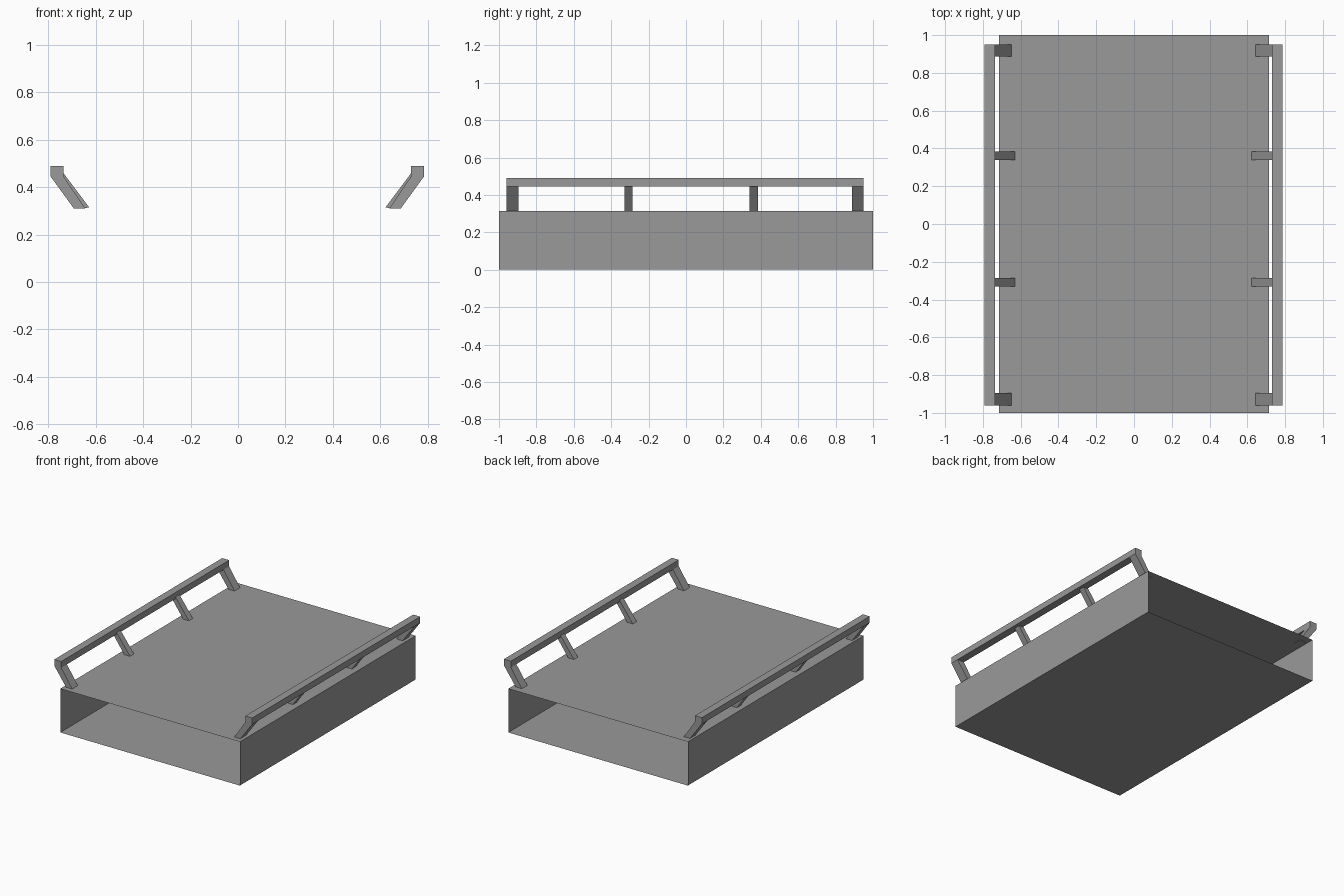
import bpy
import bmesh

cube = bpy.data.objects.get("Cube")
if cube:
    bpy.data.objects.remove(cube, do_unlink=True)

grey = bpy.data.materials.new("plain_grey")
grey.use_nodes = True
colour = (0.32, 0.32, 0.32, 1)
grey.diffuse_color = colour
grey.node_tree.nodes["Principled BSDF"].inputs["Base Color"].default_value = colour

AXIS = -0.003  # the two rails mirror about this x


def extrude_profile(name, profile, y0, y1, capped=True):
    """Sweep an (x, z) outline along y."""
    bm = bmesh.new()
    front = [bm.verts.new((x, y0, z)) for x, z in profile]
    back = [bm.verts.new((x, y1, z)) for x, z in profile]
    n = len(profile)
    for i in range(n):
        j = (i + 1) % n
        bm.faces.new((front[i], front[j], back[j], back[i]))
    if capped:
        bm.faces.new(front)
        bm.faces.new(back)
        bmesh.ops.recalc_face_normals(bm, faces=bm.faces)
    mesh = bpy.data.meshes.new(name)
    bm.to_mesh(mesh)
    bm.free()
    mesh.materials.append(grey)
    obj = bpy.data.objects.new(name, mesh)
    bpy.context.collection.objects.link(obj)
    return obj


# Thin-walled base, open at the front and back
W, H = 0.715, 0.315
extrude_profile("base_sleeve", [(-W, 0), (W, 0), (W, H), (-W, H)], -1, 1, capped=False)

# Outlines for the left side, as distances from the mirror axis
rail = [(0.733, 0.445), (0.788, 0.445), (0.788, 0.49), (0.733, 0.49)]
end_post = [(0.642, 0.31), (0.69, 0.31), (0.788, 0.445), (0.733, 0.445)]
middle_post = [(0.625, 0.314), (0.668, 0.31), (0.765, 0.445), (0.733, 0.458)]

# Rails with two wide end posts and two narrow middle posts on each side
for side, sign in (("left", 1), ("right", -1)):
    def place(outline):
        return [(AXIS + sign * x, z) for x, z in outline]

    extrude_profile(f"{side}_rail", place(rail), -0.96, 0.95)
    for label, outline, y0, y1 in (
        ("front_end_post", end_post, -0.96, -0.895),
        ("front_middle_post", middle_post, -0.33, -0.285),
        ("back_middle_post", middle_post, 0.34, 0.385),
        ("back_end_post", end_post, 0.887, 0.95),
    ):
        extrude_profile(f"{side}_{label}", place(outline), y0, y1)
